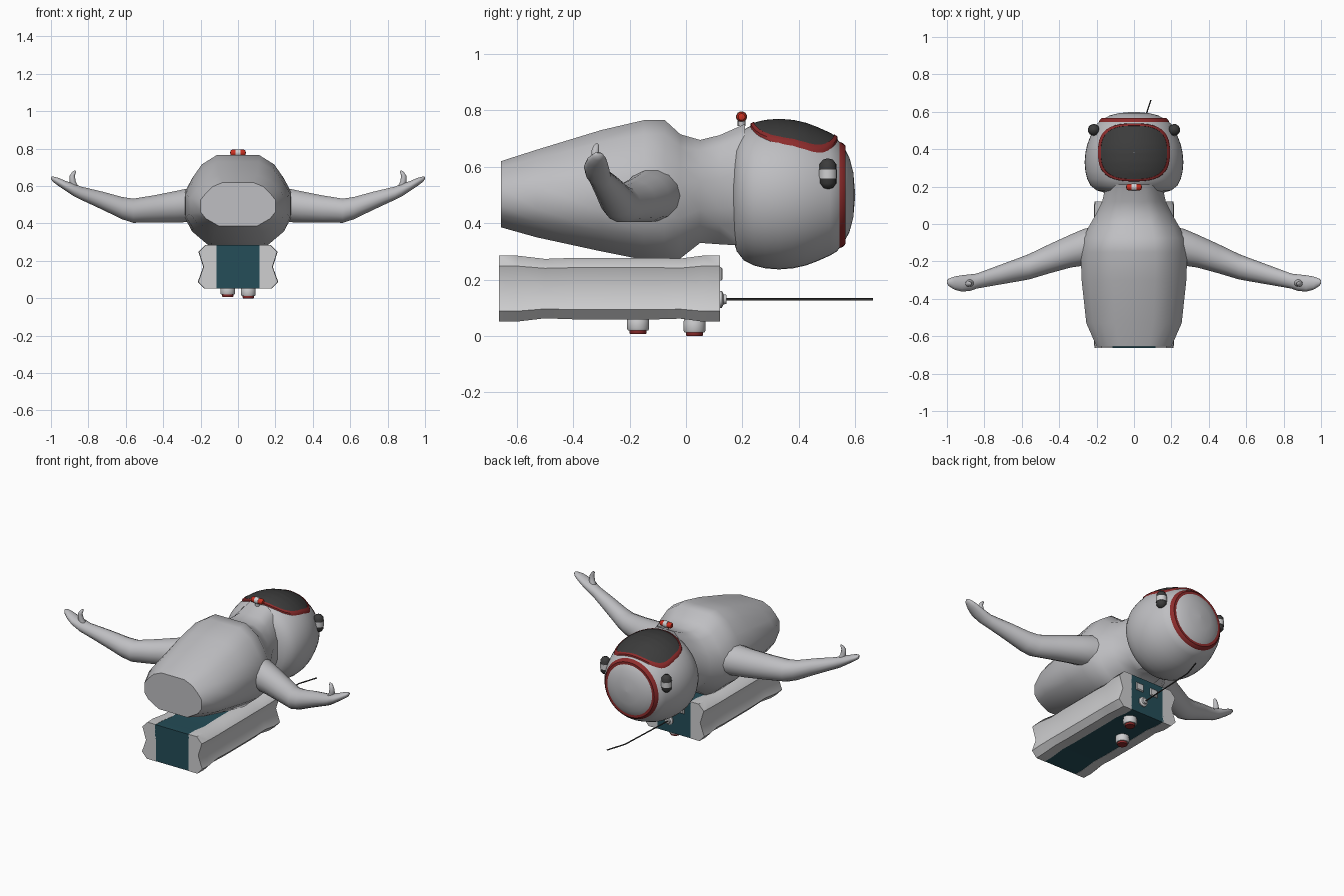
import bpy, bmesh, math
from mathutils import Vector

if "Cube" in bpy.data.objects:
    bpy.data.objects.remove(bpy.data.objects["Cube"])

def material(name, rgb):
    m = bpy.data.materials.new(name)
    m.diffuse_color = (*rgb, 1)
    m.use_nodes = True
    m.node_tree.nodes["Principled BSDF"].inputs["Base Color"].default_value = m.diffuse_color
    return m

SUIT = material("suit grey", (0.52, 0.52, 0.54))
PALE = material("pale grey", (0.62, 0.62, 0.63))
DARK = material("visor dark", (0.045, 0.045, 0.045))
RED = material("trim red", (0.27, 0.025, 0.025))
LAMP = material("lamp red", (0.6, 0.03, 0.015))
TEAL = material("pack teal", (0.018, 0.075, 0.098))

def build(name, verts, faces, mat, angle=42):
    """Mesh object, smooth shaded with edges sharper than angle kept hard."""
    bm = bmesh.new()
    vs = [bm.verts.new(v) for v in verts]
    for f in faces:
        bm.faces.new([vs[i] for i in f])
    bmesh.ops.remove_doubles(bm, verts=bm.verts, dist=1e-5)
    bmesh.ops.recalc_face_normals(bm, faces=bm.faces)
    for f in bm.faces:
        f.smooth = True
    for e in bm.edges:
        e.smooth = len(e.link_faces) == 2 and e.calc_face_angle(0) < math.radians(angle)
    me = bpy.data.meshes.new(name)
    bm.to_mesh(me)
    bm.free()
    me.materials.append(mat)
    ob = bpy.data.objects.new(name, me)
    bpy.context.collection.objects.link(ob)
    return ob

def loft(name, rings, mat, caps=True, angle=42):
    n = len(rings[0])
    faces = [(k*n+i, k*n+(i+1) % n, (k+1)*n+(i+1) % n, (k+1)*n+i)
             for k in range(len(rings)-1) for i in range(n)]
    if caps:
        faces += [tuple(range(n)), tuple(range((len(rings)-1)*n, len(rings)*n))]
    return build(name, [v for r in rings for v in r], faces, mat, angle)

def turned(name, center, axis, profile, mat, n=20, squash=1, angle=42):
    """Round part: profile of (radius, distance along axis)."""
    c, d = Vector(center), Vector(axis).normalized()
    u = d.orthogonal().normalized()
    w = d.cross(u)
    rings = [[c + d*h + (u*math.cos(t) + w*math.sin(t)*squash)*max(r, 0.0005)
              for t in [2*math.pi*i/n for i in range(n)]] for r, h in profile]
    return loft(name, rings, mat, angle=angle)

# torso and neck: (y, half width, bottom, top)
section = [(.4, 1), (.68, .8), (.86, .5), (1, .2), (1, -.35), (.86, -.65), (.5, -1)]
section += [(-x, z) for x, z in reversed(section)]
stations = [(-.655, .20, .385, .62), (-.53, .255, .35, .66), (-.3, .28, .30, .73),
            (-.15, .285, .27, .765), (-.075, .27, .266, .765), (-.02, .245, .275, .715),
            (.05, .205, .33, .695), (.12, .17, .325, .712), (.21, .15, .32, .752)]
loft("torso", [[(x*w, y, (lo+hi)/2 + z*(hi-lo)/2) for x, z in section]
               for y, w, lo, hi in stations], SUIT, angle=50)

# helmet, turned about the y axis
helmet = [(0, .15), (.15, .165), (.20, .18), (.232, .205), (.25, .24), (.26, .28), (.264, .33),
          (.26, .38), (.25, .425), (.235, .465), (.215, .51), (.20, .535), (.176, .553),
          (.165, .562), (.13, .58), (.08, .593), (0, .60)]
turned("helmet", (0, 0, .5), (0, 1, 0), helmet, SUIT, 48)
turned("helmet_ring", (0, 0, .5), (0, 1, 0),
       [(.165, .543), (.188, .545), (.184, .556), (.173, .566), (.16, .566)], RED, 48)

def helmet_radius(y):
    for (r0, y0), (r1, y1) in zip(helmet, helmet[1:]):
        if y0 <= y <= y1:
            return r0 + (r1-r0)*(y-y0)/(y1-y0)
    return 0

def visor_ring(s, lift, n=48):
    """Rounded outline laid on the helmet surface."""
    out = []
    for i in range(n):
        c, q = math.cos(2*math.pi*i/n), math.sin(2*math.pi*i/n)
        k = s / (abs(c)**2.8 + abs(q)**2.8)**(1/2.8)
        x, y = .18*c*k, .383 + .145*q*k
        out.append((x, y, .5 + math.sqrt(helmet_radius(y)**2 - x*x) + lift))
    return out

loft("visor", [visor_ring(s/10, .006) for s in range(10, 0, -1)] + [visor_ring(.01, .006)],
     DARK, caps=False)
loft("visor_rim", [visor_ring(1.07, -.003), visor_ring(1.06, .009), visor_ring(1.02, .009),
                   visor_ring(.985, .009), visor_ring(.975, .003)], RED, caps=False)

# lamp above the visor
pill = [(0, -.042), (.012, -.040), (.018, -.032), (.018, .032), (.012, .040), (0, .042)]
turned("brow_lamp", (0, .197, .777), (1, 0, 0), pill, LAMP, 12)
turned("brow_lamp_band", (0, .197, .777), (1, 0, 0), [(.02, -.013), (.02, .013)], PALE, 12)
turned("brow_lamp_foot", (0, .197, .745), (0, 0, 1), [(.014, 0), (.014, .025)], SUIT, 10)

# arms: (x, y, z, half depth, half height)
arm = [(.18, -.105, .50, .10, .10), (.27, -.125, .497, .098, .092), (.34, -.145, .488, .088, .086),
       (.45, -.185, .477, .078, .075), (.56, -.228, .468, .068, .066), (.62, -.245, .482, .062, .061),
       (.72, -.272, .52, .052, .05), (.84, -.305, .562, .040, .036), (.875, -.313, .578, .044, .035),
       (.92, -.318, .60, .044, .027), (.96, -.316, .622, .035, .022), (.99, -.312, .637, .02, .015),
       (1.0, -.31, .643, .008, .006)]
thumb = [(.868, -.312, .585, .022), (.885, -.318, .625, .017), (.886, -.322, .655, .014),
         (.877, -.318, .675, .010), (.872, -.316, .683, .004)]
angles = [2*math.pi*i/14 for i in range(14)]
for side, label in ((1, "left"), (-1, "right")):
    loft(label + "_arm", [[(side*x, y + a*math.cos(t), z + b*math.sin(t)) for t in angles]
                          for x, y, z, a, b in arm], SUIT, angle=60)
    loft(label + "_thumb", [[(side*(x + r*math.cos(t)), y + r*math.sin(t), z) for t in angles]
                            for x, y, z, r in thumb], SUIT, angle=60)
    # side lamps on the helmet
    c = (side*.215, .503, .575)
    turned(label + "_side_lamp", c, (0, 0, 1),
           [(0, -.055), (.018, -.05), (.03, -.034), (.03, .034), (.018, .05), (0, .055)], DARK, 14)
    turned(label + "_side_lamp_band", c, (0, 0, 1), [(.032, -.016), (.032, .016)], PALE, 14)

# backpack: teal core between two pinched side pods; (y, height scale, width scale)
spans = [(-.663, 1, .97), (-.60, 1, 1), (-.50, .90, .93), (-.40, .93, .95), (-.10, .93, .95),
         (-.02, .91, .93), (.06, 1, 1), (.12, 1, .97)]
pod = [(.115, .117), (.175, .117), (.212, .08), (.186, .0), (.215, -.08), (.18, -.117), (.115, -.117)]
for side, label in ((1, "left"), (-1, "right")):
    loft(label + "_pack_pod", [[(side*(.115 + (x-.115)*w), y, .168 + z*h) for x, z in pod]
                               for y, h, w in spans], PALE, angle=45)
loft("pack_core", [[(x, y, .168 + z*h) for x, z in
                    ((.12, .116), (-.12, .116), (-.12, -.116), (.12, -.116))]
                   for y, h, w in spans], TEAL, angle=30)

# valves under the pack
for name, x, y, foot in (("upper_valve", .055, .03, 0), ("lower_valve", -.055, -.17, .007)):
    turned(name, (x, y, foot), (0, 0, 1), [(.036, .012), (.04, .02), (.04, .045), (.034, .075)], PALE)
    turned(name + "_cap", (x, y, foot), (0, 0, 1), [(.028, 0), (.03, .003), (.03, .014)], RED)

# buttons, antenna socket and bent antenna on the upper end of the pack
for i, x in enumerate((.06, -.045)):
    loft("pack_button_%d" % (i+1), [[(x+a*s, y, .22+b*s) for a, b in
         ((.027, .024), (-.027, .024), (-.027, -.024), (.027, -.024))]
         for y, s in ((.115, 1), (.124, 1), (.129, .8))], PALE, angle=30)
turned("antenna_socket", (.035, .115, .13), (0, 1, 0),
       [(.03, 0), (.03, .012), (.018, .018), (.016, .028), (0, .03)], PALE, 16)
path = [(.03, .13), (.05, .54), (.09, .663)]
loft("antenna", [[(x + .004*math.cos(t), y, .13 + .004*math.sin(t)) for t in angles[::2]]
                 for x, y in path], DARK, angle=60)
